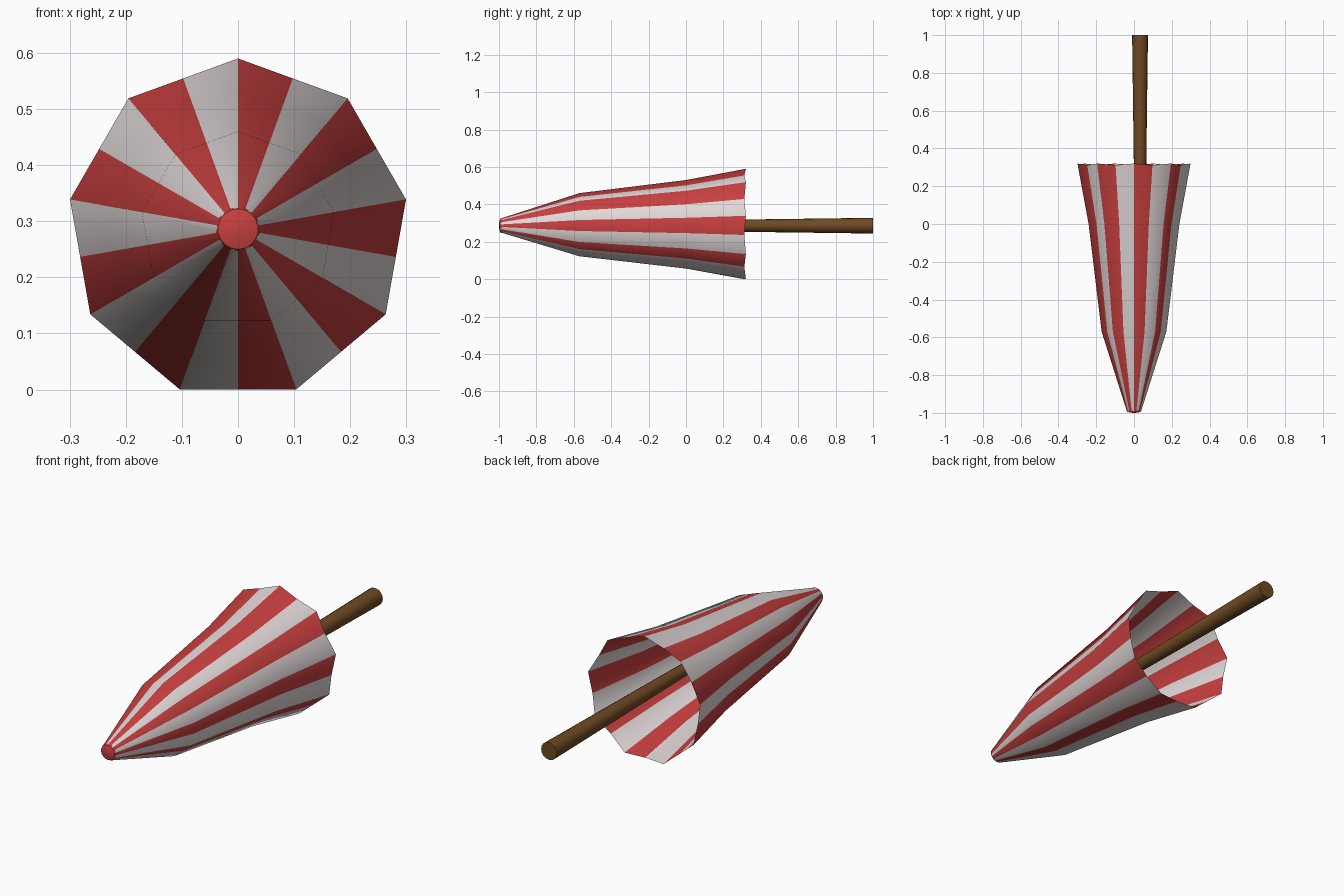
import bpy, bmesh, math

if "Cube" in bpy.data.objects:
    bpy.data.objects.remove(bpy.data.objects["Cube"])

CZ = 0.286          # height of the umbrella axis
PANELS = 9


def material(name, rgb):
    m = bpy.data.materials.new(name)
    m.diffuse_color = (*rgb, 1)
    m.use_nodes = True
    m.node_tree.nodes["Principled BSDF"].inputs["Base Color"].default_value = m.diffuse_color
    return m


red = material("red fabric", (0.58, 0.05, 0.05))
white = material("off white fabric", (0.75, 0.68, 0.68))
brown = material("brown wood", (0.16, 0.068, 0.017))


def lathe(name, profile, sides, mats, cx=0.0, panelled=False, dip=0.0, caps=()):
    """Rings (y, radius) around the y axis; face colour alternates per side."""
    bm = bmesh.new()
    rings = []
    for i, (y, r) in enumerate(profile):
        ring = []
        for k in range(sides):
            a = 2 * math.pi * k / sides
            odd = panelled and k % 2
            rr = r * math.cos(math.pi / PANELS) if odd else r
            yy = y - dip if odd and i == len(profile) - 1 else y
            ring.append(bm.verts.new((cx + rr * math.sin(a), yy, CZ + rr * math.cos(a))))
        rings.append(ring)
    for lo, hi in zip(rings, rings[1:]):
        for k in range(sides):
            n = (k + 1) % sides
            f = bm.faces.new((lo[k], hi[k], hi[n], lo[n]))
            f.material_index = k % len(mats)
    for end in caps:
        bm.faces.new(rings[end])
    bmesh.ops.recalc_face_normals(bm, faces=bm.faces)
    me = bpy.data.meshes.new(name)
    bm.to_mesh(me)
    bm.free()
    for m in mats:
        me.materials.append(m)
    ob = bpy.data.objects.new(name, me)
    bpy.context.collection.objects.link(ob)
    bpy.ops.object.select_all(action='DESELECT')
    ob.select_set(True)
    bpy.context.view_layer.objects.active = ob
    bpy.ops.object.shade_smooth_by_angle(angle=math.radians(50))
    return ob


# striped nine-panel canopy, open at the back
lathe("canopy", [(-0.992, 0.038), (-0.57, 0.174), (0.0, 0.244), (0.32, 0.304)],
      PANELS * 2, [red, white], panelled=True, dip=0.008)

# shallow rounded red tip
lathe("tip", [(-0.985, 0.039), (-0.994, 0.036), (-0.998, 0.022), (-1.0, 0.006)],
      18, [red], caps=(-1,))

# tapered pole, set slightly off the axis
lathe("pole", [(-0.9, 0.016), (0.32, 0.033), (1.0, 0.042)],
      16, [brown], cx=0.032, caps=(0, -1))
